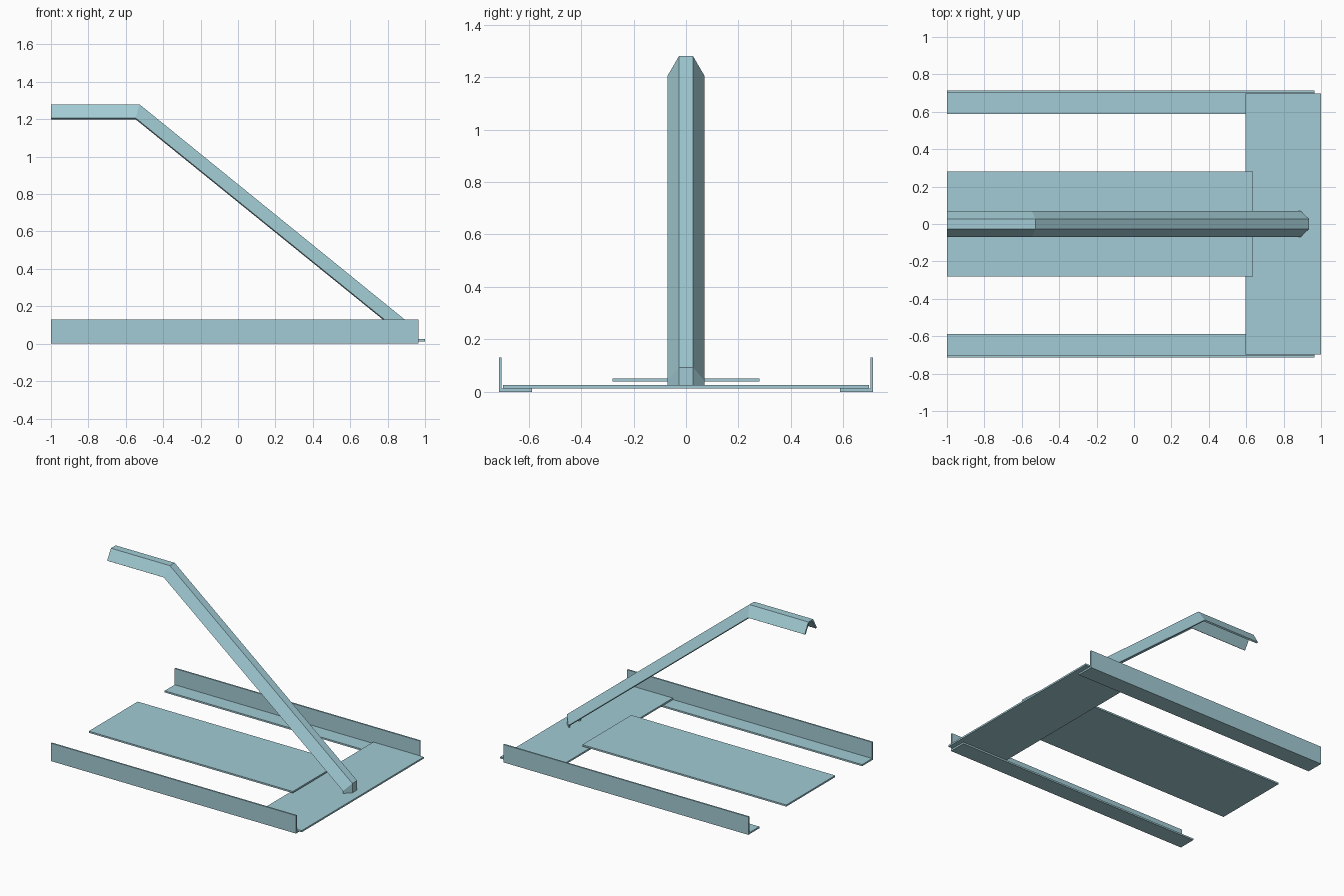
import bpy
from mathutils import Vector

cube = bpy.data.objects.get("Cube")
if cube:
    bpy.data.objects.remove(cube, do_unlink=True)

paint = bpy.data.materials.new("pale blue paint")
paint.use_nodes = True
colour = (0.36, 0.60, 0.66, 1)
paint.diffuse_color = colour
paint.node_tree.nodes["Principled BSDF"].inputs["Base Color"].default_value = colour


def loft(name, sections):
    """Skin a closed solid through matching section outlines."""
    n = len(sections[0])
    verts = [p for s in sections for p in s]
    faces = [tuple(range(n))[::-1],
             tuple(range(len(verts) - n, len(verts)))]
    for k in range(len(sections) - 1):
        for i in range(n):
            a, b = k * n + i, k * n + (i + 1) % n
            faces.append((a, b, b + n, a + n))
    mesh = bpy.data.meshes.new(name)
    mesh.from_pydata(verts, [], faces)
    mesh.materials.append(paint)
    obj = bpy.data.objects.new(name, mesh)
    bpy.context.collection.objects.link(obj)
    return obj


def extrude_x(name, profile, x0, x1):
    """Extrude a y-z outline (counter-clockwise seen from +x) along x."""
    return loft(name, [[(x, y, z) for y, z in profile] for x in (x0, x1)])


def plate(name, x0, x1, half_width, z0, z1):
    w = half_width
    return extrude_x(name, [(-w, z0), (w, z0), (w, z1), (-w, z1)], x0, x1)


# Angle-section side rails
angle = [(0.588, 0), (0.714, 0), (0.714, 0.13), (0.703, 0.13),
         (0.703, 0.012), (0.588, 0.012)]
extrude_x("left_rail", angle, -1, 0.965)
extrude_x("right_rail", [(-y, z) for y, z in reversed(angle)], -1, 0.965)

# Flat plates
plate("cross_plate", 0.595, 1.0, 0.699, 0.013, 0.025)
plate("middle_plate", -1, 0.635, 0.28, 0.039, 0.051)

# Bent open channel arm: half section as (y, depth), swept along outer/inner lines
half = [(0.027, 0), (0.07, 0.925), (0.06, 1), (0.02, 0.15)]
section = half + [(-y, d) for y, d in reversed(half)]
section.reverse()
stations = [((-1, 1.28), (-1, 1.2)),
            ((-0.527, 1.28), (-0.548, 1.2)),
            ((0.936, 0.093), (0.887, 0.038)),
            ((0.936, 0.025), (0.887, 0.025))]
rings = []
for outer, inner in stations:
    o, i = Vector(outer), Vector(inner)
    ring = []
    for y, d in section:
        p = o.lerp(i, d)
        ring.append((p.x, y, p.y))
    rings.append(ring)
loft("channel_arm", rings)
